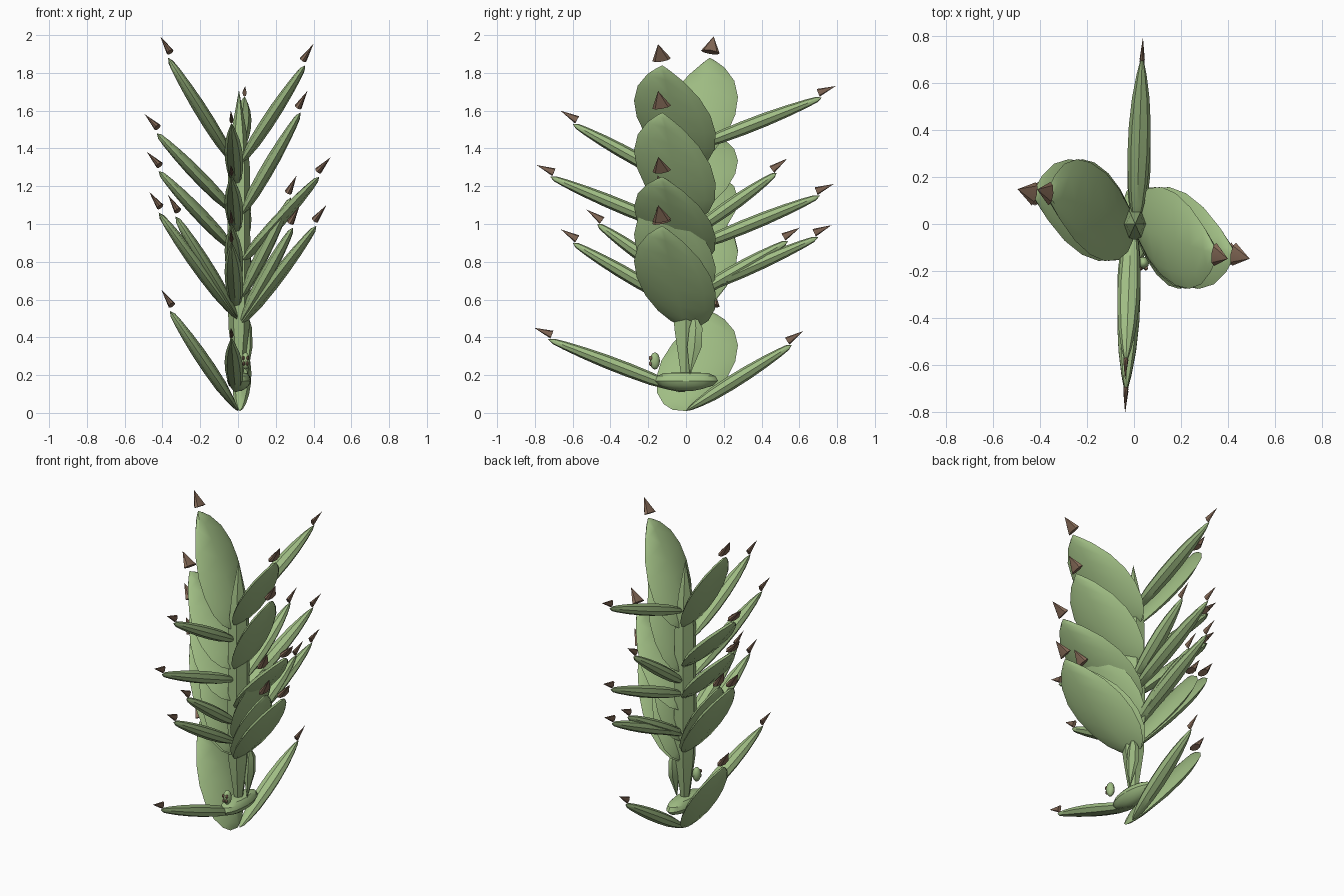
import bpy, bmesh, math
from mathutils import Vector

if "Cube" in bpy.data.objects:
    bpy.data.objects.remove(bpy.data.objects["Cube"])


def material(name, rgb):
    m = bpy.data.materials.new(name)
    m.diffuse_color = (*rgb, 1)
    m.use_nodes = True
    m.node_tree.nodes["Principled BSDF"].inputs["Base Color"].default_value = m.diffuse_color
    return m


GREEN = material("leaf green", (0.35, 0.51, 0.23))
BROWN = material("thorn brown", (0.22, 0.135, 0.09))


def loft(name, axis_points, radii, u, v, sides, mat):
    """Rings around a line of points; radii are (along u, along v), zero closes to a point."""
    bm = bmesh.new()
    rings = []
    for p, (a, b) in zip(axis_points, radii):
        if a == 0:
            rings.append([bm.verts.new(p)])
        else:
            rings.append([bm.verts.new(p + u * a * math.cos(2 * math.pi * i / sides)
                                       + v * b * math.sin(2 * math.pi * i / sides))
                          for i in range(sides)])
    for r, s in zip(rings, rings[1:]):
        for i in range(sides):
            j = (i + 1) % sides
            ring = [r[i % len(r)], r[j % len(r)], s[j % len(s)], s[i % len(s)]]
            bm.faces.new(list(dict.fromkeys(ring)))
    for end in (rings[0], rings[-1]):
        if len(end) > 1:
            bm.faces.new(end)
    bmesh.ops.recalc_face_normals(bm, faces=bm.faces)
    me = bpy.data.meshes.new(name)
    bm.to_mesh(me)
    bm.free()
    me.materials.append(mat)
    ob = bpy.data.objects.new(name, me)
    bpy.context.collection.objects.link(ob)
    bpy.ops.object.select_all(action='DESELECT')
    ob.select_set(True)
    bpy.context.view_layer.objects.active = ob
    bpy.ops.object.shade_smooth_by_angle(angle=math.radians(32))
    return ob


# Leaf outline: position along the leaf, width share, thickness share
LEAF = [(0, 0, 0), (0.04, 0.36, 0.3), (0.12, 0.64, 0.6), (0.25, 0.88, 0.9), (0.42, 1, 1),
        (0.58, 0.97, 0.97), (0.74, 0.78, 0.82), (0.88, 0.45, 0.6), (0.96, 0.17, 0.4), (1, 0, 0)]


def leaf(name, base, tip, side, half_w, half_t, thorn_r, lift, push):
    d = (tip - base).normalized()
    n = d.cross(side).normalized()
    if n.z < 0:
        n = -n
    loft(name + "_leaf", [base.lerp(tip, t) for t, _, _ in LEAF],
         [(w * half_w, k * half_t) for _, w, k in LEAF], side, n, 8, GREEN)
    # Thorn floating just past the tip
    b = tip + n * lift + d * push
    flat = (side - d * side.dot(d)).normalized()
    loft(name + "_thorn", [b, b + d * 0.1], [thorn_r, (0, 0)], flat, n, 8, BROWN)


# Broad side leaves: direction, base height, tip reach, tip height
BROAD = [(1, 1.30, 0.355, 1.84), (1, 1.02, 0.33, 1.59), (1, 0.78, 0.43, 1.25),
         (1, 0.58, 0.28, 1.14), (1, 0.45, 0.415, 0.99), (1, 0.46, 0.29, 0.98),
         (-1, 1.29, 0.37, 1.88), (-1, 1.04, 0.43, 1.48), (-1, 0.84, 0.42, 1.28),
         (-1, 0.49, 0.42, 1.06), (-1, 0.50, 0.33, 1.04), (-1, 0.01, 0.36, 0.54)]
for i, (s, z0, r, z1) in enumerate(BROAD):
    leaf(f"broad_{i}", Vector((0, 0, z0)), Vector((s * r, -s * 0.125, z1)),
         Vector((s * 0.14, -s, 0.2)).normalized(), 0.215, 0.036, (0.05, 0.02), 0.025, 0.02)

# Narrow front and back leaves
NARROW = [(1, 1.39, 0.72, 1.67), (1, 0.93, 0.48, 1.27), (1, 0.86, 0.71, 1.15),
          (1, 0.62, 0.70, 0.93), (1, 0.60, 0.54, 0.91), (1, 0.01, 0.56, 0.36),
          (-1, 1.20, 0.60, 1.53), (-1, 0.95, 0.72, 1.25), (-1, 0.67, 0.47, 1.00),
          (-1, 0.55, 0.60, 0.90), (-1, 0.11, 0.73, 0.39)]
for i, (s, z0, r, z1) in enumerate(NARROW):
    leaf(f"narrow_{i}", Vector((s * 0.01, 0, z0)), Vector((s * 0.035, s * r, z1)),
         Vector((1, 0, 0)), 0.048, 0.037, (0.011, 0.022), 0.03, -0.01)

X, Y = Vector((1, 0, 0)), Vector((0, 1, 0))

# Stalk and the small sheath at its foot
STALK = [(0.15, 0.02), (0.45, 0.065), (0.7, 0.072), (1.3, 0.068), (1.5, 0.045), (1.71, 0)]
loft("stalk", [Vector((0.005, 0, z)) for z, _ in STALK],
     [(r * 0.85, r * 1.1) for _, r in STALK], X, Y, 6, GREEN)
SHEATH = [(0.2, 0.02, 0), (0.35, 0.045, 0.045), (0.45, 0.052, 0.04), (0.53, 0.045, 0)]
loft("sheath", [Vector((0.05, y, z)) for z, y, _ in SHEATH],
     [(r * 0.6, r) for _, _, r in SHEATH], X, Y, 6, GREEN)

# Oval dish around the foot
DISH = [(0.115, 0.03), (0.125, 0.08), (0.145, 0.145), (0.17, 0.17), (0.195, 0.155),
        (0.21, 0.12), (0.215, 0.04)]
loft("dish", [Vector((0.005, 0, z)) for z, _ in DISH],
     [(r * 0.37, r) for _, r in DISH], X, Y, 20, GREEN)


def ball(name, c, size, mat):
    steps = [math.pi * i / 8 for i in range(9)]
    loft(name, [Vector(c) - Vector((0, 0, size[2] * math.cos(a))) for a in steps],
         [(size[0] * math.sin(a), size[1] * math.sin(a)) if 0 < i < 8 else (0, 0)
          for i, a in enumerate(steps)], X, Y, 12, mat)


# Small bud with brown seeds on its front
ball("bud", (0.04, -0.165, 0.275), (0.024, 0.027, 0.045), GREEN)
for i, (dx, dz) in enumerate([(-0.012, 0.015), (0.012, 0.015), (-0.009, -0.014), (0.009, -0.014)]):
    ball(f"seed_{i}", (0.04 + dx, -0.187, 0.275 + dz), (0.007, 0.01, 0.012), BROWN)
